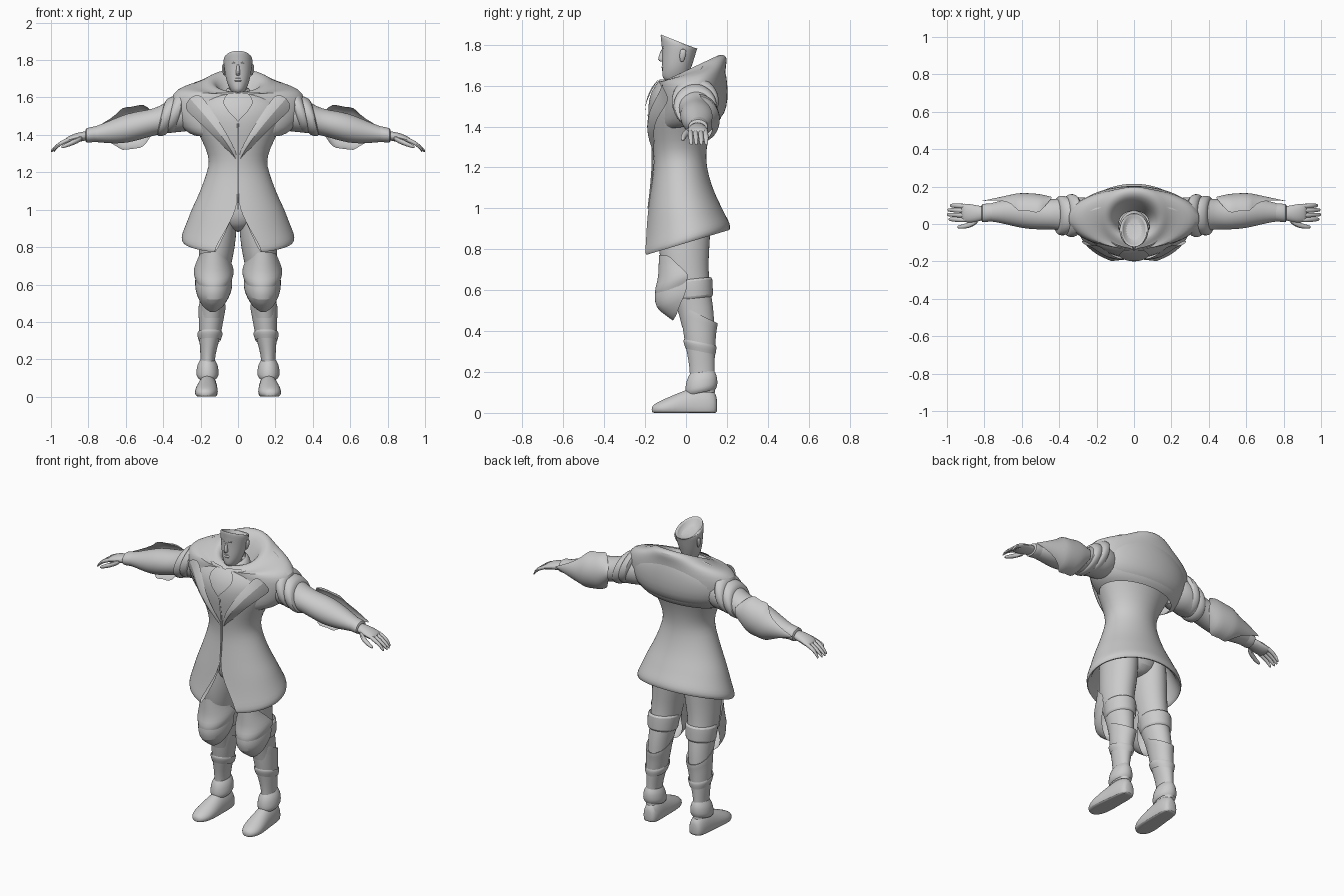
import bpy, math
from mathutils import Vector

grey = bpy.data.materials.new("plain_grey")
grey.diffuse_color = (0.6, 0.6, 0.6, 1)


def finish(name, verts, faces, mirror=False, subsurf=1, angle=50):
    me = bpy.data.meshes.new(name)
    me.from_pydata(verts, [], faces)
    ob = bpy.data.objects.new(name, me)
    bpy.context.collection.objects.link(ob)
    me.materials.append(grey)
    if mirror:
        m = ob.modifiers.new("mirror", 'MIRROR')
        m.use_mirror_merge = False
    if subsurf:
        ob.modifiers.new("smooth", 'SUBSURF').levels = subsurf
        ob.modifiers["smooth"].render_levels = subsurf
    bpy.context.view_layer.objects.active = ob
    ob.select_set(True)
    bpy.ops.object.shade_smooth_by_angle(angle=math.radians(angle))
    ob.select_set(False)
    return ob


def loft(name, rings, axis='z', n=20, start=0.0, caps=(False, False), floor=None, **kw):
    """Rings: (position, centre 1, centre 2, radius 1, radius 2, tilt, gap half angle)."""
    rings = [tuple(r) + (0,) * (7 - len(r)) for r in rings]
    is_open = any(r[6] for r in rings)
    cols = n + 1 if is_open else n
    verts, faces = [], []
    for p, c1, c2, r1, r2, tilt, gap in rings:
        for i in range(cols):
            t = start + gap + (2 * math.pi - 2 * gap) * i / n
            s, c = math.sin(t), -math.cos(t)
            if axis == 'z':
                v = [c1 + r1 * s, c2 + r2 * c, p + tilt * r2 * c]
            elif axis == 'x':
                v = [p + tilt * r2 * s, c1 + r1 * c, c2 + r2 * s]
            else:
                v = [c1 + r1 * s, p, c2 + r2 * c]
            if floor is not None:
                v[2] = max(v[2], floor)
            verts.append(v)
    for j in range(len(rings) - 1):
        for i in range(n):
            k = (i + 1) if is_open else (i + 1) % n
            a, b = j * cols, (j + 1) * cols
            faces.append((a + i, a + k, b + k, b + i))
    if caps[0]:
        faces.append(tuple(reversed(range(cols))))
    if caps[1]:
        faces.append(tuple(range((len(rings) - 1) * cols, len(rings) * cols)))
    return finish(name, verts, faces, **kw)


def tube(name, path, radii, flat=1.0, n=8, **kw):
    """Tapered limb through points, running mostly along x."""
    return loft(name, [(p[0], p[1], p[2], r, r * flat) for p, r in zip(path, radii)],
                'x', n, caps=(True, True), **kw)


# Coat with slit skirt, folded hem and lining
loft("coat", [
    (1.02, 0, -.01, .215, .145, .1, .05), (.90, 0, 0, .255, .175, .25, .30),
    (.835, 0, 0, .28, .2, .3, .42), (.825, 0, 0, .297, .215, .3, .44),
    (.85, 0, 0, .306, .218, .3, .41), (.885, 0, 0, .294, .208, .27, .35),
    (.94, 0, -.005, .272, .192, .2, .22), (1.0, 0, -.01, .25, .177, .12, .08),
    (1.05, 0, -.015, .225, .163, .06, .01), (1.12, 0, -.022, .195, .145),
    (1.2, 0, -.027, .166, .129), (1.26, 0, -.03, .152, .128),
    (1.33, 0, -.03, .172, .136), (1.42, 0, -.025, .22, .157),
    (1.5, 0, -.01, .26, .177), (1.57, 0, 0, .26, .172), (1.63, 0, .02, .18, .15)], n=32)
# Front closing edge
loft("coat_front_seam", [(1.46, 0, -.183, .006, .006), (1.35, 0, -.168, .007, .006),
     (1.26, 0, -.16, .007, .006), (1.12, 0, -.168, .007, .006), (1.0, 0, -.185, .004, .004)], n=6)
# Shoulder mantle that turns up into the collar funnel
loft("mantle", [
    (1.40, 0, .01, .24, .14, .1), (1.42, 0, .015, .285, .158, .1), (1.48, 0, .025, .335, .165, .1),
    (1.56, 0, .03, .362, .165, .1), (1.625, 0, .03, .352, .163, .15), (1.655, 0, .03, .30, .165, .2),
    (1.665, 0, .03, .235, .17, .3), (1.675, 0, .035, .19, .165, .4), (1.69, 0, .035, .165, .145, .45),
    (1.69, 0, .03, .135, .115, .5), (1.655, 0, .02, .105, .085, .4), (1.58, 0, .01, .08, .06, .2)], n=32)
# Draped fold across the back
loft("mantle_back_fold", [
    (1.43, 0, .02, .27, .135, 0, 1.9), (1.46, 0, .025, .31, .165, 0, 1.75),
    (1.53, 0, .03, .34, .176, 0, 1.65), (1.62, 0, .03, .335, .173, 0, 1.7),
    (1.67, 0, .03, .26, .162, 0, 1.8), (1.70, 0, .03, .19, .155, 0, 1.9)], n=18)
# Lapels sweeping from the shoulders to the waist
v, f = [], []
for i in range(9):
    t = i / 8
    x, z = .012 + .25 * t ** 1.2, 1.27 + .33 * t
    y = -.166 - .04 * math.sin(math.pi * min(1, t * 1.1)) + .045 * t ** 2
    w = .012 + .045 * t
    v += [(x + w * .5, y + .04, z - w), (x, y, z), (max(.003, x - w), y + .012, z + w * .4)]
for i in range(8):
    for k in range(2):
        a = i * 3 + k
        f.append((a, a + 3, a + 4, a + 1))
finish("lapel", v, f, mirror=True)
# Bib plate with a pointed lower edge
bib = [(1.625, .05, -.14), (1.60, .075, -.163), (1.565, .082, -.182), (1.54, .06, -.19),
       (1.52, .05, -.195), (1.50, .026, -.199), (1.472, .002, -.2)]
loft("bib", [(z, 0, y + .17, .25, .17, 0, math.pi - math.asin(w / .25)) for z, w, y in bib],
     n=8, start=math.pi)
loft("neck_scarf", [(1.585, 0, -.03, .085, .105, .3), (1.61, 0, -.03, .085, .1, .3),
     (1.64, 0, -.02, .065, .075, .3), (1.65, 0, -.015, .05, .06, .3)], n=16)

# Head with an open, slanting scalp line
loft("head", [
    (1.55, 0, 0, .05, .055), (1.625, 0, -.015, .048, .06), (1.632, 0, -.05, .034, .058, .1),
    (1.645, 0, -.053, .044, .064), (1.68, 0, -.047, .06, .07), (1.72, 0, -.04, .069, .077),
    (1.76, 0, -.034, .075, .083), (1.79, 0, -.033, .079, .087, -.15), (1.81, 0, -.033, .077, .092, -.3),
    (1.815, 0, -.033, .07, .092, -.42), (1.812, 0, -.033, .06, .08, -.42),
    (1.78, 0, -.033, .05, .06, -.2)], n=24, caps=(False, True))
# Nose, lips and brow
loft("nose", [(1.782, 0, -.112, .007, .008), (1.75, 0, -.118, .009, .014),
     (1.727, 0, -.119, .014, .022), (1.716, 0, -.114, .011, .012)], n=10, caps=(True, True))
loft("lips", [(1.682, 0, -.108, .016, .008), (1.69, 0, -.11, .024, .013), (1.695, 0, -.108, .02, .009),
     (1.701, 0, -.109, .022, .012), (1.707, 0, -.108, .012, .007)], n=10, caps=(True, True))
loft("chin", [(1.632, 0, -.1, .014, .01), (1.648, 0, -.1, .022, .016), (1.668, 0, -.1, .014, .01)],
     n=10, caps=(True, True))
tube("brow", [(.008, -.112, 1.782), (.03, -.108, 1.787), (.058, -.083, 1.79)],
     [.007, .011, .006], .7, mirror=True)
loft("ear", [(1.715, .071, -.02, .005, .008), (1.735, .077, -.018, .008, .015),
     (1.765, .08, -.014, .009, .019), (1.78, .077, -.014, .005, .01)],
     n=8, caps=(True, True), mirror=True)

# Arms, puffed shoulder bands and wrist cuffs
loft("arm", [
    (.20, .04, 1.52, .10, .10), (.32, .045, 1.515, .105, .10), (.40, .05, 1.485, .085, .08),
    (.45, .052, 1.468, .08, .072), (.52, .055, 1.452, .086, .077), (.59, .06, 1.436, .085, .08),
    (.66, .065, 1.42, .074, .068), (.73, .065, 1.408, .056, .05), (.79, .06, 1.4, .044, .036),
    (.82, .058, 1.395, .04, .03)], 'x', 20, caps=(True, True), mirror=True)
for name, x, z, r in (("sleeve_band_upper", .335, 1.53, .115), ("sleeve_band_lower", .385, 1.505, .106)):
    loft(name, [(x - .035, .045, z, r * .8, r * .85, -.25), (x - .025, .045, z, r, r * 1.03, -.25),
         (x + .005, .045, z - .008, r * 1.03, r, -.25), (x + .025, .045, z - .013, r * .96, r * .92, -.25),
         (x + .028, .045, z - .013, r * .75, r * .7, -.25)], 'x', 20, mirror=True)
loft("wrist_cuff", [(.74, .063, 1.407, .05, .045), (.79, .06, 1.4, .049, .041), (.815, .058, 1.397, .052, .04),
     (.815, .058, 1.396, .035, .025)], 'x', 16, mirror=True)
# Flared elbow guard ending in a spike
loft("elbow_guard", [
    (.44, .06, 1.47, .085, .08, 0, 2.75), (.49, .06, 1.455, .098, .105, 0, 1.75),
    (.52, .06, 1.445, .103, .118, 0, 1.5), (.57, .06, 1.437, .106, .112, 0, 1.75),
    (.62, .06, 1.432, .106, .118, 0, 1.55), (.645, .06, 1.425, .1, .1, 0, 2.1),
    (.72, .06, 1.42, .083, .08, 0, 2.6), (.82, .06, 1.41, .062, .06, 0, 3.1)],
    'x', 14, mirror=True)

# Hands
loft("palm", [(.79, .058, 1.398, .036, .026), (.83, .056, 1.392, .043, .026), (.87, .056, 1.384, .052, .026),
     (.91, .06, 1.372, .052, .02), (.925, .062, 1.366, .046, .012)], 'x', 12, caps=(True, True), mirror=True)
for i, (y, tip) in enumerate(((.022, .992), (.047, 1.0), (.072, .997), (.096, .985))):
    tube(f"finger_{i + 1}", [(.895, y, 1.377), (.93, y, 1.366), (.965, y + .002, 1.343),
         (tip - .006, y + .003, 1.32), (tip, y + .003, 1.312)], [.014, .014, .0125, .01, .005], mirror=True)
tube("thumb", [(.83, .025, 1.385), (.86, .002, 1.37), (.9, -.012, 1.352), (.935, -.016, 1.338),
     (.945, -.016, 1.334)], [.016, .018, .015, .011, .005], mirror=True)

# Hips and legs
loft("hips", [(.88, 0, 0, .03, .06), (.92, 0, -.005, .13, .12), (1.0, 0, -.01, .19, .13),
     (1.08, 0, -.015, .17, .12)], n=20, caps=(True, True))
loft("leg", [(1.0, .1, -.01, .095, .13), (.9, .106, -.01, .1, .132), (.8, .112, -.01, .098, .125),
     (.7, .125, -.005, .087, .115), (.6, .13, .02, .08, .1), (.52, .137, .045, .068, .09),
     (.42, .143, .06, .062, .08)], n=20, mirror=True)
# Straps above and below the back of the knee
loft("knee_strap", [(.56, .132, .04, .08, .085, .1), (.565, .132, .04, .087, .095, .1),
     (.61, .131, .035, .089, .096, .1), (.65, .13, .03, .092, .102, .1), (.655, .13, .03, .08, .09, .1)],
     n=20, mirror=True)
# Knee guard: layered plates with a chevron lower edge
loft("knee_plate_upper", [
    (.765, .13, -.01, .09, .122, -.05, 2.2), (.72, .13, -.01, .095, .125, .1, 1.75),
    (.68, .13, -.01, .108, .128, .25, 1.45), (.655, .13, -.01, .108, .145, .35, 1.4),
    (.63, .13, -.01, .098, .14, .4, 1.55)], n=14, start=math.pi, mirror=True, angle=35)
loft("knee_plate_lower", [
    (.66, .13, -.01, .095, .135, .25, 1.5), (.62, .13, -.01, .1, .147, .35, 1.45),
    (.58, .13, 0, .1, .148, .45, 1.6), (.55, .132, .01, .088, .125, .5, 1.9),
    (.515, .134, .02, .075, .098, .55, 2.3), (.495, .135, .02, .06, .085, .5, 2.9)],
    n=14, start=math.pi, mirror=True, angle=35)
# Boots with a slanting flared top
loft("boot_shaft", [
    (.47, .138, .06, .062, .08, -.5), (.495, .138, .062, .076, .097, -.5), (.45, .14, .063, .071, .089, -.45),
    (.40, .145, .065, .066, .083, -.2), (.33, .15, .07, .059, .074), (.26, .158, .076, .046, .065),
    (.19, .163, .08, .036, .06), (.1, .163, .08, .04, .062)], n=20, mirror=True)
loft("shin_band", [(.345, .15, .068, .066, .079, -.2), (.335, .15, .068, .071, .084, -.2),
     (.30, .152, .071, .059, .074, -.2)], n=20, mirror=True)
loft("ankle_cuff", [(.2, .163, .08, .037, .059, .1), (.175, .163, .078, .055, .074, .1),
     (.14, .163, .075, .06, .08, .2), (.115, .163, .075, .062, .079, .2), (.1, .163, .075, .05, .07, .2)],
     n=20, mirror=True)
loft("foot", [
    (.153, .158, .03, .025, .04), (.14, .158, .03, .044, .08), (.09, .16, .03, .052, .1),
    (.03, .163, .03, .054, .095), (-.03, .166, .03, .06, .072), (-.08, .17, .025, .063, .055),
    (-.125, .172, .02, .057, .04), (-.155, .173, .018, .038, .026), (-.168, .173, .015, .016, .014)],
    'y', 16, caps=(True, True), floor=0.0, mirror=True)
